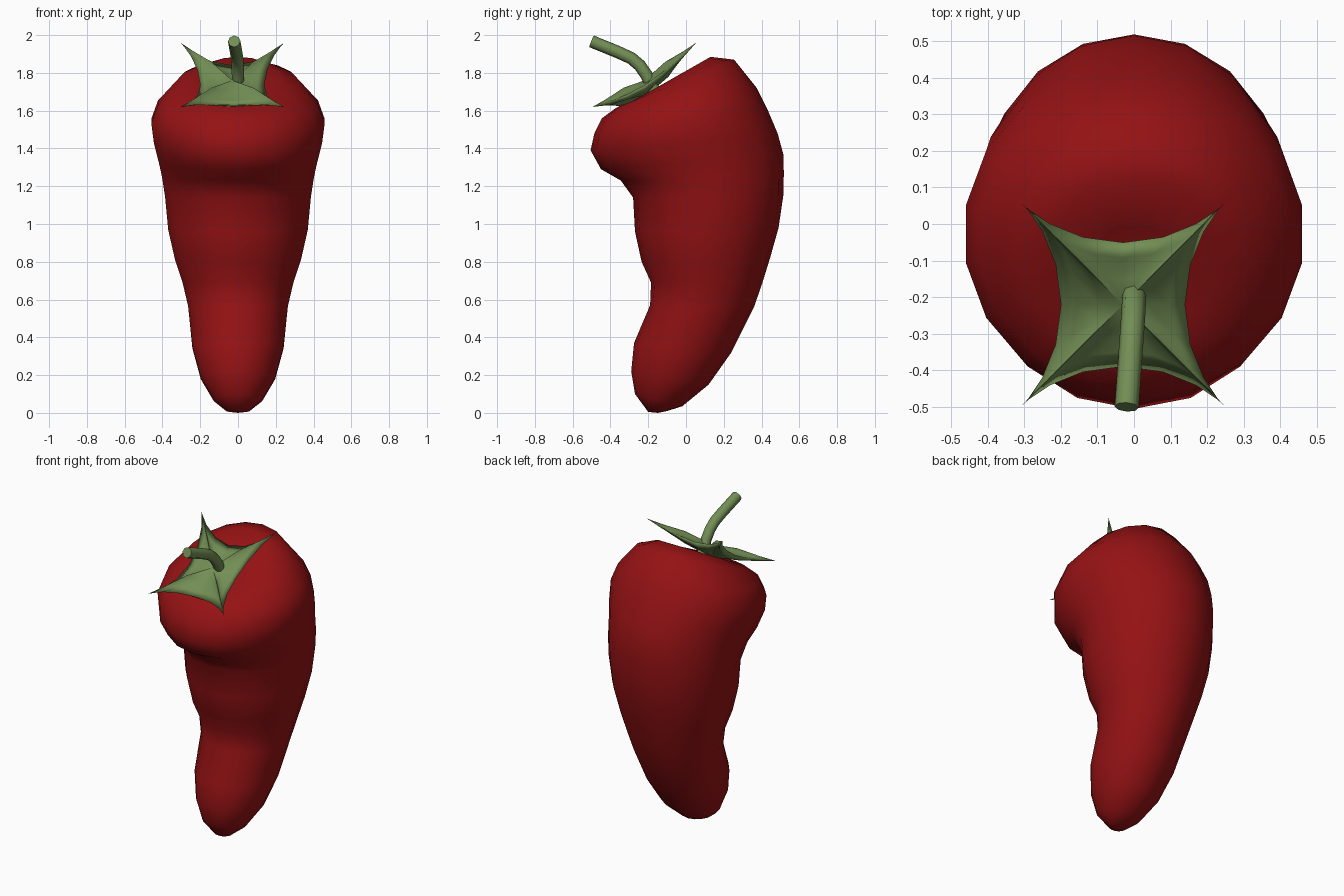
import bpy, bmesh, math

if "Cube" in bpy.data.objects:
    bpy.data.objects.remove(bpy.data.objects["Cube"])


def material(name, rgb):
    m = bpy.data.materials.new(name)
    m.diffuse_color = (*rgb, 1)
    m.use_nodes = True
    m.node_tree.nodes["Principled BSDF"].inputs["Base Color"].default_value = m.diffuse_color
    return m


def finish(bm, name, mat):
    bmesh.ops.recalc_face_normals(bm, faces=bm.faces)
    for f in bm.faces:
        f.smooth = True
    me = bpy.data.meshes.new(name)
    bm.to_mesh(me)
    bm.free()
    me.materials.append(mat)
    ob = bpy.data.objects.new(name, me)
    bpy.context.collection.objects.link(ob)
    return ob


def loft(name, rings, start, end, mat):
    """Skin closed rings of points, closing both ends to a single point."""
    bm = bmesh.new()
    vs = [[bm.verts.new(p) for p in ring] for ring in rings]
    n = len(vs[0])
    for a, b in zip(vs, vs[1:]):
        for i in range(n):
            j = (i + 1) % n
            bm.faces.new((a[i], a[j], b[j], b[i]))
    for point, ring in ((start, vs[0]), (end, vs[-1])):
        c = bm.verts.new(point)
        for i in range(n):
            bm.faces.new((c, ring[i], ring[(i + 1) % n]))
    return finish(bm, name, mat)


red = material("pepper_red", (0.30, 0.006, 0.007))
green = material("leaf_green", (0.17, 0.27, 0.09))

# Pepper body: tilted oval sections (front y, front z, back y, back z, half width)
sections = [
    (-0.20, 0.005, -0.10, 0.01, 0.06),
    (-0.27, 0.10, -0.02, 0.035, 0.13),
    (-0.29, 0.22, 0.12, 0.15, 0.20),
    (-0.275, 0.37, 0.24, 0.32, 0.245),
    (-0.19, 0.57, 0.36, 0.56, 0.268),
    (-0.185, 0.69, 0.405, 0.69, 0.298),
    (-0.235, 0.80, 0.445, 0.82, 0.338),
    (-0.27, 0.96, 0.49, 0.98, 0.375),
    (-0.28, 1.14, 0.515, 1.15, 0.392),
    (-0.345, 1.23, 0.518, 1.27, 0.408),
    (-0.45, 1.29, 0.515, 1.37, 0.425),
    (-0.505, 1.39, 0.485, 1.48, 0.452),
    (-0.485, 1.48, 0.43, 1.61, 0.466),
    (-0.445, 1.56, 0.375, 1.72, 0.43),
    (-0.37, 1.615, 0.255, 1.87, 0.325),
    (-0.30, 1.64, 0.13, 1.885, 0.22),
    (-0.24, 1.66, 0.0, 1.80, 0.12),
]
SIDES = 18
rings = []
for fy, fz, by, bz, w in sections:
    ring = []
    for i in range(SIDES):
        a = 2 * math.pi * i / SIDES
        s = (1 + math.cos(a)) / 2
        ring.append((w * math.sin(a), fy + (by - fy) * s, fz + (bz - fz) * s))
    rings.append(ring)
loft("pepper_body", rings, (0, -0.15, 0.0), (0, -0.15, 1.70), red)


# Calyx: four-pointed leaf cap, tilted forward and cupped
def cap_point(x, y, h):
    return (-0.03 + x, -0.22 + y, 1.79 + 0.62 * y + h)


def spike(c):
    return math.copysign(abs(c) ** 3.4, c)


def cap_ring(scale, drop):
    ring = []
    for i in range(32):
        t = 2 * math.pi * i / 32
        u, v = 0.389 * spike(math.cos(t)), 0.389 * spike(math.sin(t))
        x, y = (u - v) * math.sqrt(0.5), (u + v) * math.sqrt(0.5)
        lift = -0.06 * (1 - (math.hypot(x, y) - 0.15) / 0.239)
        ring.append(cap_point(x * scale, y * scale, lift + drop * (1 - 0.5 * scale)))
    return ring


loft("calyx", [cap_ring(0.4, -0.06), cap_ring(0.75, -0.055), cap_ring(1, 0),
               cap_ring(0.75, -0.005), cap_ring(0.4, 0.0)],
     cap_point(0, 0, -0.11), cap_point(0, 0, -0.03), green)

# Stem: bent round tube leaning to the front
path = [(0, -0.17, 1.71), (0, -0.21, 1.79), (-0.002, -0.245, 1.84),
        (-0.005, -0.29, 1.878), (-0.01, -0.36, 1.91), (-0.02, -0.5, 1.967)]
cu = bpy.data.curves.new("stem", "CURVE")
cu.dimensions = "3D"
cu.bevel_depth = 0.033
cu.bevel_resolution = 2
cu.use_fill_caps = True
sp = cu.splines.new("POLY")
sp.points.add(len(path) - 1)
for p, co in zip(sp.points, path):
    p.co = (*co, 1)
cu.materials.append(green)
stem = bpy.data.objects.new("stem", cu)
bpy.context.collection.objects.link(stem)
